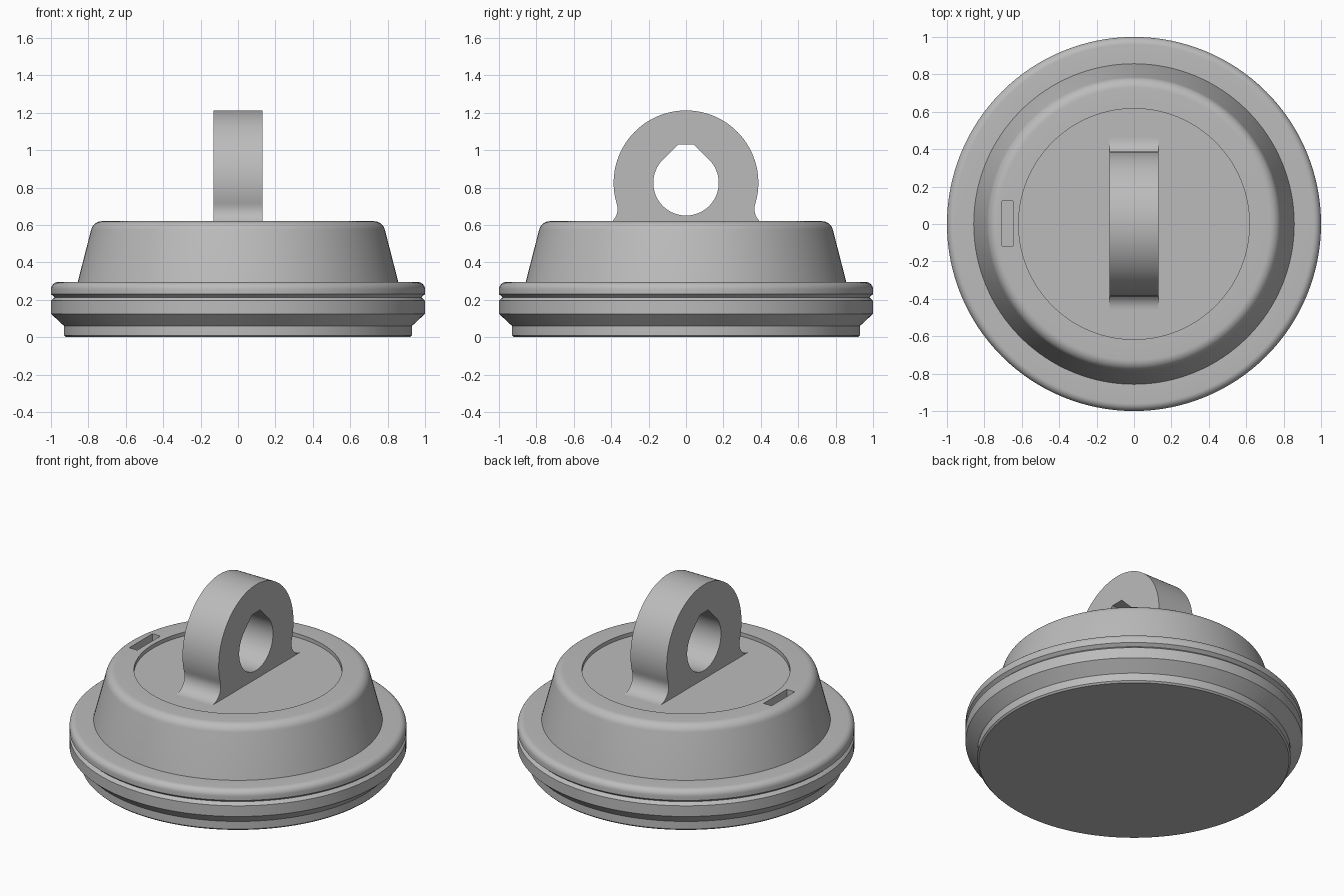
import bpy, bmesh
from math import sin, cos, pi, radians, sqrt, atan2
from mathutils import Vector, Matrix

TOP, FLOOR = 0.62, 0.595

if "Cube" in bpy.data.objects:
    bpy.data.objects.remove(bpy.data.objects["Cube"])

grey = bpy.data.materials.new("plain grey")
grey.use_nodes = True
colour = (0.5, 0.5, 0.5, 1)
grey.diffuse_color = colour
grey.node_tree.nodes["Principled BSDF"].inputs["Base Color"].default_value = colour


def arc(cx, cy, r, a0, a1, n):
    """Points along an arc, angles in radians."""
    return [(cx + r * cos(a0 + (a1 - a0) * i / n),
             cy + r * sin(a0 + (a1 - a0) * i / n)) for i in range(n + 1)]


def activate(ob):
    bpy.ops.object.select_all(action="DESELECT")
    ob.select_set(True)
    bpy.context.view_layer.objects.active = ob


def finish(ob):
    activate(ob)
    ob.data.materials.clear()
    ob.data.materials.append(grey)
    bpy.ops.object.shade_smooth_by_angle(angle=radians(28))


def add_mesh(name, bm):
    bmesh.ops.recalc_face_normals(bm, faces=bm.faces)
    mesh = bpy.data.meshes.new(name)
    bm.to_mesh(mesh)
    bm.free()
    ob = bpy.data.objects.new(name, mesh)
    bpy.context.collection.objects.link(ob)
    return ob


def lathe(name, profile, steps=128):
    bm = bmesh.new()
    verts = [bm.verts.new((r, 0, z)) for r, z in profile]
    edges = [bm.edges.new(pair) for pair in zip(verts, verts[1:])]
    bmesh.ops.spin(bm, geom=verts + edges, axis=(0, 0, 1), cent=(0, 0, 0),
                   angle=2 * pi, steps=steps)
    bmesh.ops.remove_doubles(bm, verts=bm.verts, dist=0.0001)
    return add_mesh(name, bm)


# Lid body: plug, grooved rim, tapered dome and recessed top
profile = [(0, 0), (0.92, 0), (0.93, 0.01), (0.93, 0.06), (1, 0.125),
           (1, 0.195), (0.98, 0.213), (1, 0.23)]
profile += arc(0.96, 0.255, 0.04, 0, pi / 2, 8)
profile += [(0.857, 0.295)]
profile += arc(0.727, TOP - 0.06, 0.06, radians(14), pi / 2, 8)
profile += [(0.617, TOP), (0.617, FLOOR), (0, FLOOR)]
lid = lathe("lid_body", profile)

# Small slot pocket in the top ledge
bm = bmesh.new()
bmesh.ops.create_cube(bm, size=1, matrix=Matrix.Translation((-0.677, 0.003, TOP))
                      @ Matrix.Diagonal((0.058, 0.24, 0.1, 1)))
cutter = add_mesh("slot_cutter", bm)
cutter.hide_render = True
cut = lid.modifiers.new("slot", "BOOLEAN")
cut.operation = "DIFFERENCE"
cut.solver = "EXACT"
cut.object = cutter
activate(lid)
bpy.ops.object.modifier_apply(modifier=cut.name)
bpy.data.objects.remove(cutter)
finish(lid)

# Ring handle outline: round eye flowing into the floor through fillets
CZ, R, HOLE, FILLET = 0.825, 0.387, 0.175, 0.09
fz = FLOOR + FILLET
fy = sqrt((R + FILLET) ** 2 - (CZ - fz) ** 2)
touch = atan2(fz - CZ, fy)
half = [(fy, FLOOR - 0.03)]
half += arc(fy, fz, FILLET, -pi / 2, touch - pi, 12)
half += arc(0, CZ, R, touch, pi / 2, 40)[1:]
outline = half + [(-y, z) for y, z in reversed(half[:-1])]

# Teardrop eye with a flat top
flat = CZ + HOLE + 0.03
half_flat = HOLE * sqrt(2) - (flat - CZ)
eye = arc(0, CZ, HOLE, 3 * pi / 4, 2 * pi + pi / 4, 48)
eye += [(half_flat, flat), (-half_flat, flat)]

curve = bpy.data.curves.new("ring_handle", "CURVE")
curve.dimensions = "2D"
curve.fill_mode = "BOTH"
curve.extrude = 0.131
for points in (outline, eye):
    spline = curve.splines.new("POLY")
    spline.points.add(len(points) - 1)
    for p, (y, z) in zip(spline.points, points):
        p.co = (y, z, 0, 1)
    spline.use_cyclic_u = True
handle = bpy.data.objects.new("ring_handle", curve)
bpy.context.collection.objects.link(handle)
handle.rotation_euler = (pi / 2, 0, pi / 2)
activate(handle)
bpy.ops.object.convert(target="MESH")
handle = bpy.context.view_layer.objects.active
bm = bmesh.new()
bm.from_mesh(handle.data)
bmesh.ops.remove_doubles(bm, verts=bm.verts, dist=0.0001)
bmesh.ops.recalc_face_normals(bm, faces=bm.faces)
bm.to_mesh(handle.data)
bm.free()
finish(handle)
